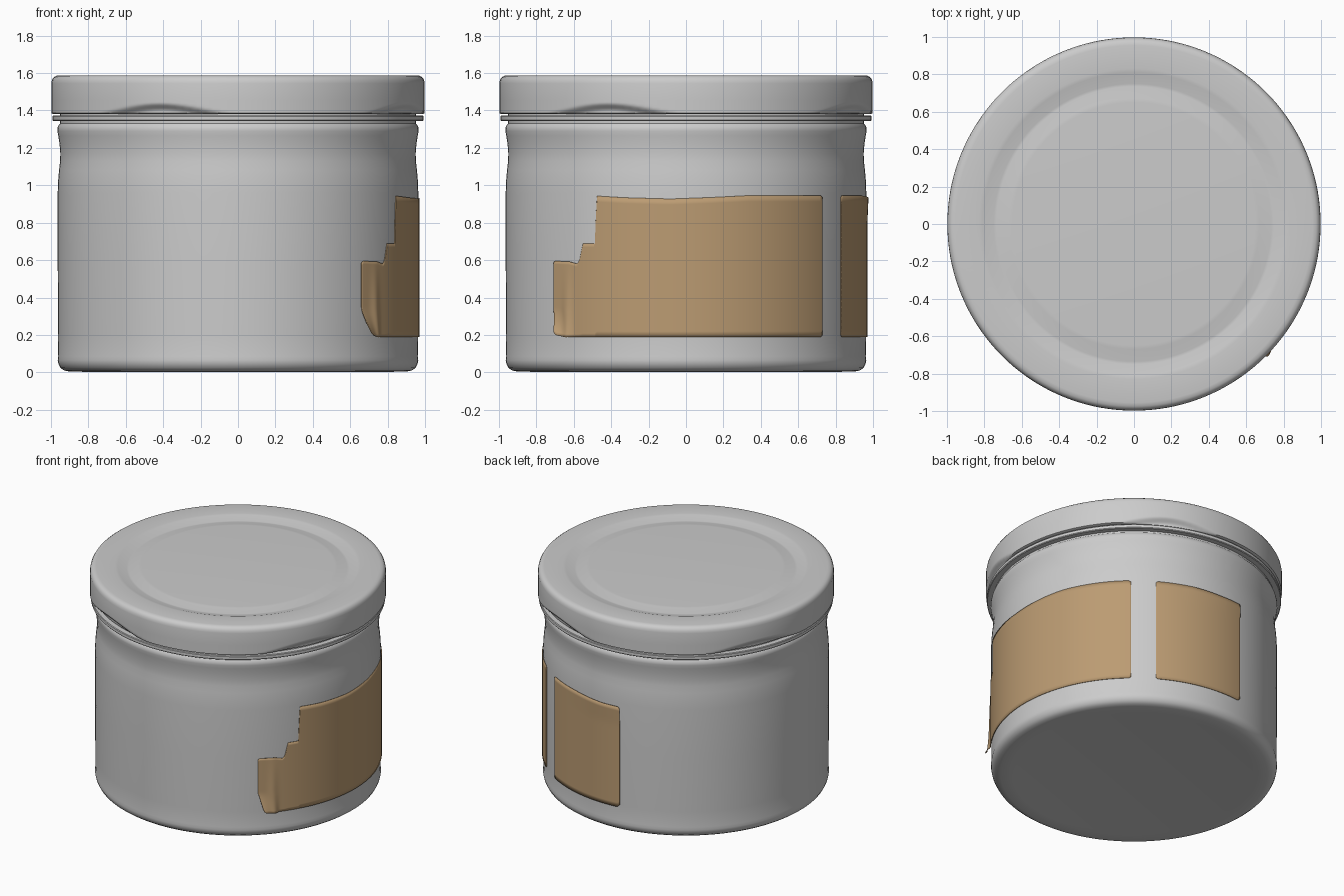
import bpy, bmesh
from math import sin, cos, pi, radians, degrees, exp

if "Cube" in bpy.data.objects:
    bpy.data.objects.remove(bpy.data.objects["Cube"])

SEG = 144


def finish(name, bm, angle=35):
    bmesh.ops.recalc_face_normals(bm, faces=bm.faces)
    me = bpy.data.meshes.new(name)
    bm.to_mesh(me)
    bm.free()
    me.shade_smooth()
    me.set_sharp_from_angle(angle=radians(angle))
    ob = bpy.data.objects.new(name, me)
    bpy.context.collection.objects.link(ob)
    return ob


def lathe(name, profile, closed=False, offset=None):
    """Spin (radius, z) points; offset(theta, r, z) may change the radius."""
    bm = bmesh.new()
    rings = []
    for r, z in profile:
        if r == 0:
            rings.append([bm.verts.new((0, 0, z))] * SEG)
            continue
        ring = []
        for i in range(SEG):
            t = 2 * pi * i / SEG
            rr = r + (offset(t, r, z) if offset else 0)
            ring.append(bm.verts.new((rr * cos(t), rr * sin(t), z)))
        rings.append(ring)
    pairs = list(zip(rings, rings[1:]))
    if closed:
        pairs.append((rings[-1], rings[0]))
    for a, b in pairs:
        for i in range(SEG):
            j = (i + 1) % SEG
            bm.faces.new(list(dict.fromkeys((a[i], a[j], b[j], b[i]))))
    return finish(name, bm)


def interp(pts, x):
    """Piecewise linear lookup."""
    for (x0, y0), (x1, y1) in zip(pts, pts[1:]):
        if x <= x1:
            return y0 + (y1 - y0) * max(0, x - x0) / (x1 - x0)
    return pts[-1][1]


# Jar body: rounded foot, straight wall, waisted shoulder, neck bead
lathe("jar_body", [
    (0, 0.006), (0.80, 0.006), (0.83, 0.003), (0.90, 0.004), (0.93, 0.01),
    (0.949, 0.024), (0.96, 0.045), (0.964, 0.065), (0.961, 0.085),
    (0.962, 0.2), (0.964, 0.6), (0.964, 0.96), (0.962, 1.02), (0.957, 1.08),
    (0.951, 1.13), (0.950, 1.17), (0.954, 1.22), (0.961, 1.265),
    (0.966, 1.29), (0.966, 1.305), (0.960, 1.32), (0.952, 1.33),
    (0.950, 1.40), (0.90, 1.42), (0, 1.42)])

# Thin ring under the lid
lathe("lid_ring", [(0.94, 1.343), (0.988, 1.343), (0.992, 1.348),
                   (0.992, 1.368), (0.988, 1.373), (0.94, 1.373)], closed=True)


# Lid: four pressed-in lugs along the lower edge, groove in the top
def lugs(t, r, z):
    if r < 0.98 or z > 1.46:
        return 0
    d = (degrees(t) + 25 + 45) % 90 - 45
    if abs(d) > 29:
        return 0
    arch = 0.062 * cos(d / 29 * pi / 2) ** 2
    k = min(1, max(0, (1.38 + arch - z) / 0.045))
    return -0.032 * k * k * (3 - 2 * k)


lid_wall = [(0.998, 1.386 + 0.007 * i) for i in range(11)]
lathe("lid", [(0.94, 1.40), (0.955, 1.382), (0.990, 1.382)] + lid_wall + [
    (0.998, 1.545), (0.995, 1.562), (0.987, 1.576), (0.974, 1.585),
    (0.955, 1.588), (0.83, 1.588), (0.81, 1.586), (0.75, 1.567),
    (0.735, 1.567), (0.67, 1.582), (0.65, 1.583), (0, 1.583)], offset=lugs)

# Paper labels
paper = bpy.data.materials.new("paper")
paper.diffuse_color = (0.50, 0.33, 0.17, 1)
paper.use_nodes = True
paper.node_tree.nodes["Principled BSDF"].inputs["Base Color"].default_value = paper.diffuse_color


def label(name, a0, a1, top, bottom, shape, rows=24):
    """Curved sheet between two angles with free top and bottom edges."""
    bm = bmesh.new()
    n = int((a1 - a0) / 0.4)
    cols = []
    for i in range(n + 1):
        a = a0 + (a1 - a0) * i / n
        lo, hi = interp(bottom, a), interp(top, a)
        col = []
        for j in range(rows + 1):
            z = lo + (hi - lo) * j / rows
            r, b = shape(a, z)
            col.append(bm.verts.new((r * cos(radians(b)), r * sin(radians(b)), z)))
        cols.append(col)
    for c, d in zip(cols, cols[1:]):
        for j in range(rows):
            bm.faces.new((c[j], d[j], d[j + 1], c[j + 1]))
    ob = finish(name, bm)
    ob.data.materials.append(paper)
    mod = ob.modifiers.new("thickness", 'SOLIDIFY')
    mod.thickness = 0.004
    mod.offset = -1
    return ob


# Torn edge with a wrinkle and a lifted lower corner
def torn(a, z):
    edge = max(0, 1 - (a + 47) / 9)
    low = max(0, (0.34 - z) / 0.15)
    r = 0.970 + 0.048 * edge ** 1.5 * low ** 1.5
    fade = max(0, min(1, (0.62 - z) / 0.3))
    r += 0.010 * fade * exp(-((a + 41) / 1.8) ** 2)
    return r, a + 2.6 * edge * low


label("front_label", -47, 48.8,
      [(-47, 0.585), (-46.4, 0.595), (-40, 0.592), (-37, 0.58), (-36, 0.595),
       (-34.6, 0.69), (-30.0, 0.69), (-29.6, 0.943), (-20, 0.934),
       (-5, 0.927), (8, 0.935), (20, 0.945), (35, 0.945), (48, 0.945),
       (48.8, 0.935)],
      [(-47, 0.215), (-46, 0.20), (-42, 0.188), (48, 0.188), (48.8, 0.198)], torn)

label("back_label", 58.8, 97.5,
      [(58.8, 0.935), (59.6, 0.945), (75, 0.945), (88, 0.935), (97, 0.935), (97.5, 0.92)],
      [(58.8, 0.198), (59.6, 0.188), (96.5, 0.188), (97.5, 0.205)],
      lambda a, z: (0.970 + 0.006 * max(0, (z - 0.8) / 0.14) * max(0, min(1, (a - 70) / 20)), a))
